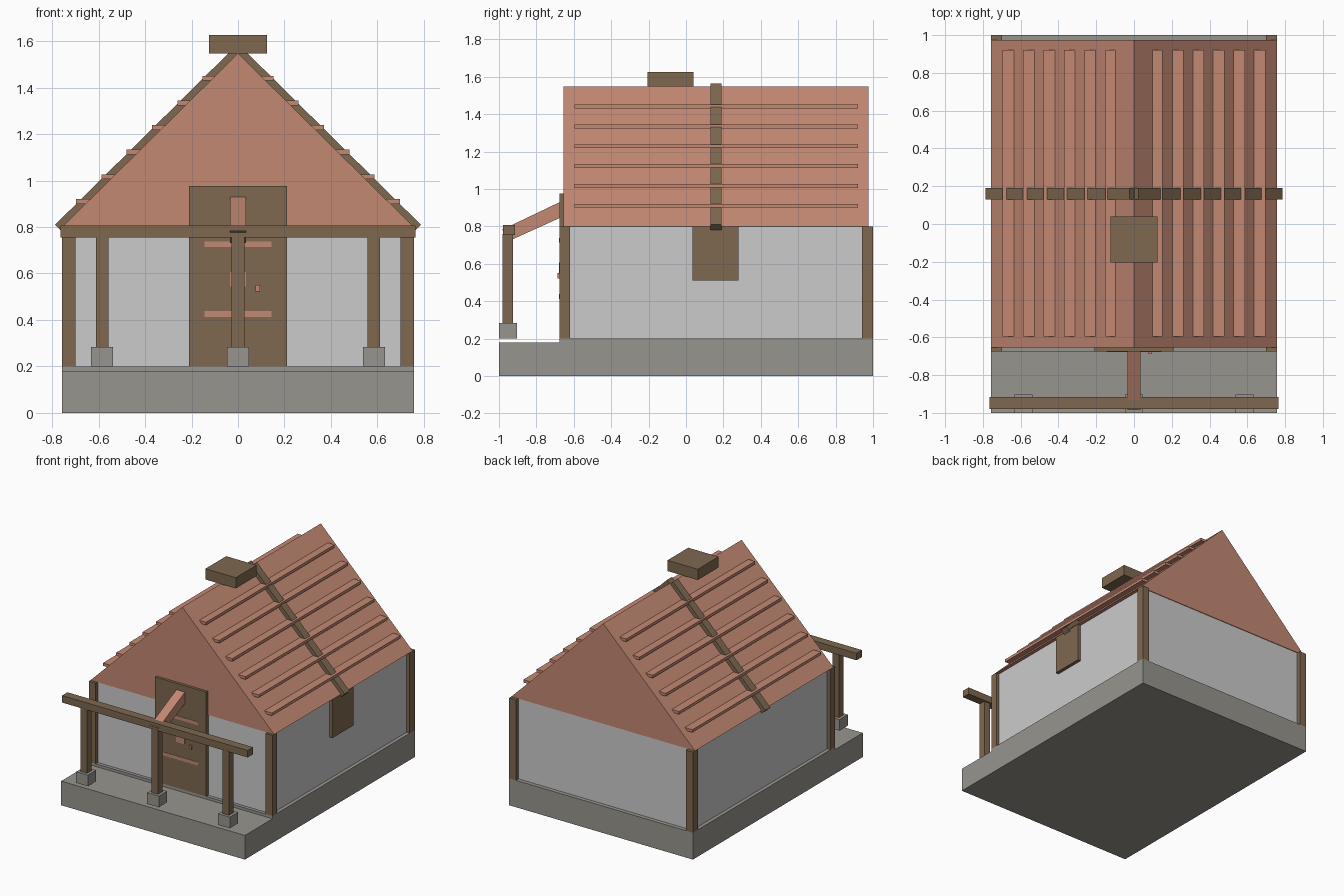
import bpy

if "Cube" in bpy.data.objects:
    bpy.data.objects.remove(bpy.data.objects["Cube"])


def material(name, rgb):
    m = bpy.data.materials.new(name)
    m.diffuse_color = (*rgb, 1)
    m.use_nodes = True
    m.node_tree.nodes["Principled BSDF"].inputs["Base Color"].default_value = m.diffuse_color
    return m


TILE = material("terracotta", (0.55, 0.25, 0.17))
WOOD = material("brown_wood", (0.21, 0.14, 0.08))
PLASTER = material("plaster", (0.70, 0.70, 0.67))
STONE = material("stone", (0.31, 0.30, 0.27))


def prism(name, profile, axis, lo, hi, mat):
    """Extrude a 2D profile along x (profile is y,z) or y (profile is x,z)."""
    n = len(profile)
    verts = [(d, a, b) if axis == "x" else (a, d, b)
             for d in (lo, hi) for a, b in profile]
    faces = [tuple(range(n)), tuple(range(2 * n - 1, n - 1, -1))]
    faces += [(i, i + n, (i + 1) % n + n, (i + 1) % n) for i in range(n)]
    mesh = bpy.data.meshes.new(name)
    mesh.from_pydata(verts, [], faces)
    mesh.materials.append(mat)
    obj = bpy.data.objects.new(name, mesh)
    bpy.context.collection.objects.link(obj)
    bpy.context.view_layer.objects.active = obj
    obj.select_set(True)
    bpy.ops.object.mode_set(mode="EDIT")
    bpy.ops.mesh.select_all(action="SELECT")
    bpy.ops.mesh.normals_make_consistent(inside=False)
    bpy.ops.object.mode_set(mode="OBJECT")
    obj.select_set(False)
    return obj


def box(name, x, y, z, mat):
    x, y, z = sorted(x), sorted(y), sorted(z)
    return prism(name, [(x[0], z[0]), (x[1], z[0]), (x[1], z[1]), (x[0], z[1])],
                 "y", y[0], y[1], mat)


# Stone base: raised house slab and lower porch floor
prism("base", [(-1, 0), (1, 0), (1, 0.2), (-0.675, 0.2), (-0.675, 0.18), (-1, 0.18)],
      "x", -0.757, 0.757, STONE)

# Walls and solid gable roof
box("walls", (-0.73, 0.73), (-0.65, 0.97), (0.2, 0.8), PLASTER)
prism("roof", [(-0.757, 0.8), (0.757, 0.8), (0, 1.547)], "y", -0.655, 0.975, TILE)

for s, side in ((-1, "left"), (1, "right")):
    # Corner posts
    box(f"{side}_front_corner_post", (s * 0.70, s * 0.757), (-0.675, -0.62), (0.2, 0.8), WOOD)
    box(f"{side}_back_corner_post", (s * 0.70, s * 0.757), (0.94, 1.0), (0.2, 0.8), WOOD)
    # Horizontal roof slats, stepping up the slope
    for i in range(6):
        x, z = 0.697 - 0.109 * i, 0.90 + 0.106 * i
        box(f"{side}_roof_slat_{i + 1}", (s * x, s * (x - 0.063)), (-0.595, 0.92),
            (z, z + 0.021), TILE)
    # Sloping strap over the roof
    prism(f"{side}_roof_strap", [(s * 0.787, 0.81), (s * 0.757, 0.78),
                                 (s * -0.006, 1.535), (s * 0.024, 1.565)],
          "y", 0.13, 0.19, WOOD)

# Ridge cap block
box("chimney_block", (-0.125, 0.125), (-0.205, 0.04), (1.547, 1.627), WOOD)

# Side shutter, right wall only
box("window_shutter", (0.72, 0.755), (0.035, 0.28), (0.51, 0.80), WOOD)

# Door with straps, plate and handle
box("door", (-0.21, 0.21), (-0.675, -0.64), (0.2, 0.977), WOOD)
for name, z in (("lower", 0.413), ("upper", 0.713)):
    box(f"{name}_door_strap", (-0.145, 0.145), (-0.678, -0.66), (z, z + 0.025), TILE)
box("door_plate", (-0.035, 0.035), (-0.68, -0.66), (0.543, 0.607), TILE)
box("door_handle", (0.075, 0.095), (-0.686, -0.66), (0.522, 0.55), TILE)

# Porch posts on footings, with cross beam and sloping brace
for name, x in (("left", -0.585), ("middle", 0), ("right", 0.585)):
    box(f"{name}_porch_footing", (x - 0.048, x + 0.048), (-1, -0.903), (0.2, 0.283), STONE)
    box(f"{name}_porch_post", (x - 0.027, x + 0.027), (-0.98, -0.925), (0.28, 0.76), WOOD)
box("porch_beam", (-0.765, 0.765), (-0.979, -0.915), (0.755, 0.807), WOOD)
prism("porch_brace", [(-0.985, 0.782), (-0.925, 0.732), (-0.66, 0.852), (-0.66, 0.937)],
      "x", -0.035, 0.035, TILE)
